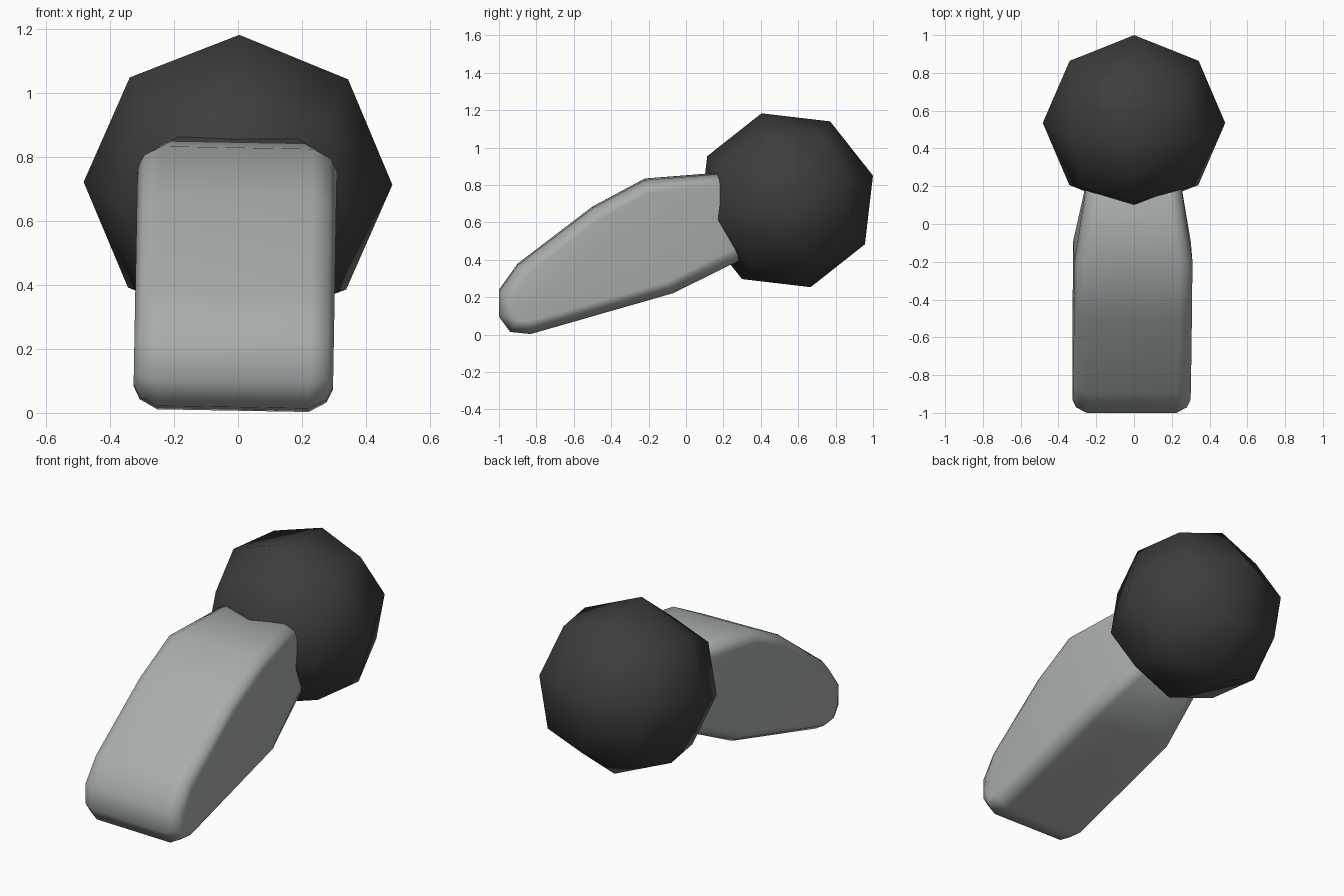
import bpy, bmesh, math
from mathutils import Vector, Matrix

if "Cube" in bpy.data.objects:
    bpy.data.objects.remove(bpy.data.objects["Cube"])

ROLL = 0.018  # slight sideways lean of the whole model


def material(name, rgb):
    m = bpy.data.materials.new(name)
    m.diffuse_color = (*rgb, 1)
    m.use_nodes = True
    m.node_tree.nodes["Principled BSDF"].inputs["Base Color"].default_value = m.diffuse_color
    return m


def finish(name, bm, mat):
    bmesh.ops.recalc_face_normals(bm, faces=bm.faces)
    for f in bm.faces:
        f.smooth = True
    me = bpy.data.meshes.new(name)
    bm.to_mesh(me)
    bm.free()
    me.materials.append(mat)
    ob = bpy.data.objects.new(name, me)
    bpy.context.collection.objects.link(ob)
    return ob


def inset(points, d):
    """Move a counterclockwise outline inwards by d with mitred corners."""
    out = []
    n = len(points)
    for i in range(n):
        p = Vector(points[i])
        a = (p - Vector(points[i - 1])).normalized()
        b = (Vector(points[(i + 1) % n]) - p).normalized()
        na, nb = Vector((-a.y, a.x)), Vector((-b.y, b.x))
        out.append(p + (na + nb) * d / (1 + na.dot(nb)))
    return out


light_gray = material("light gray", (0.39, 0.42, 0.415))
charcoal = material("charcoal", (0.047, 0.047, 0.047))

# Ball: cube subdivided once and pushed onto a sphere
bm = bmesh.new()
bmesh.ops.create_cube(bm, size=2)
bmesh.ops.subdivide_edges(bm, edges=bm.edges[:], cuts=1, use_grid_fill=True)
for v in bm.verts:
    v.co = v.co.normalized() * 0.483
bm.transform(Matrix.Translation((0, 0.535, 0.718))
             @ Matrix.Rotation(ROLL / 2, 4, 'Y')
             @ Matrix.Rotation(math.radians(15.8), 4, 'X'))
finish("ball", bm, charcoal)

# Arm: side profile (y, z), lofted across x with rounded edges
top = [(0.30, 0.872), (-0.22, 0.83), (-0.50, 0.68), (-0.90, 0.375), (-1.0, 0.235)]
bottom = [(-1.0, 0.10), (-0.94, 0.018), (-0.83, 0.007), (-0.07, 0.225), (0.40, 0.455)]
profile = top + bottom
widths = [0.245] + [0.312] * 8 + [0.222]
n = len(profile)

bm = bmesh.new()
half = [(0.075, 0.0), (0.035, 0.02), (0.0, 0.085)][::-1]
steps = [(-1, 0.0, 0.07), (-1, 0.02, 0.03), (-1, 0.075, 0.0),
         (1, 0.075, 0.0), (1, 0.02, 0.03), (1, 0.0, 0.07)]
rings = []
for side, narrow, depth in steps:
    ring = []
    for (y, z), w in zip(inset(profile, depth), widths):
        x = side * (w - narrow)
        ring.append(bm.verts.new((x + ROLL * (z - 0.9), y, z - ROLL * x)))
    rings.append(ring)
for r, s in zip(rings, rings[1:]):
    for i in range(n):
        j = (i + 1) % n
        bm.faces.new((r[i], r[j], s[j], s[i]))
# side walls as strips joining the top and bottom of the profile
for ring in (rings[0], rings[-1]):
    for i in range(n // 2 - 1):
        bm.faces.new((ring[i], ring[i + 1], ring[n - 2 - i], ring[n - 1 - i]))
arm = finish("arm", bm, light_gray)
arm.modifiers.new("even shading", 'WEIGHTED_NORMAL')
